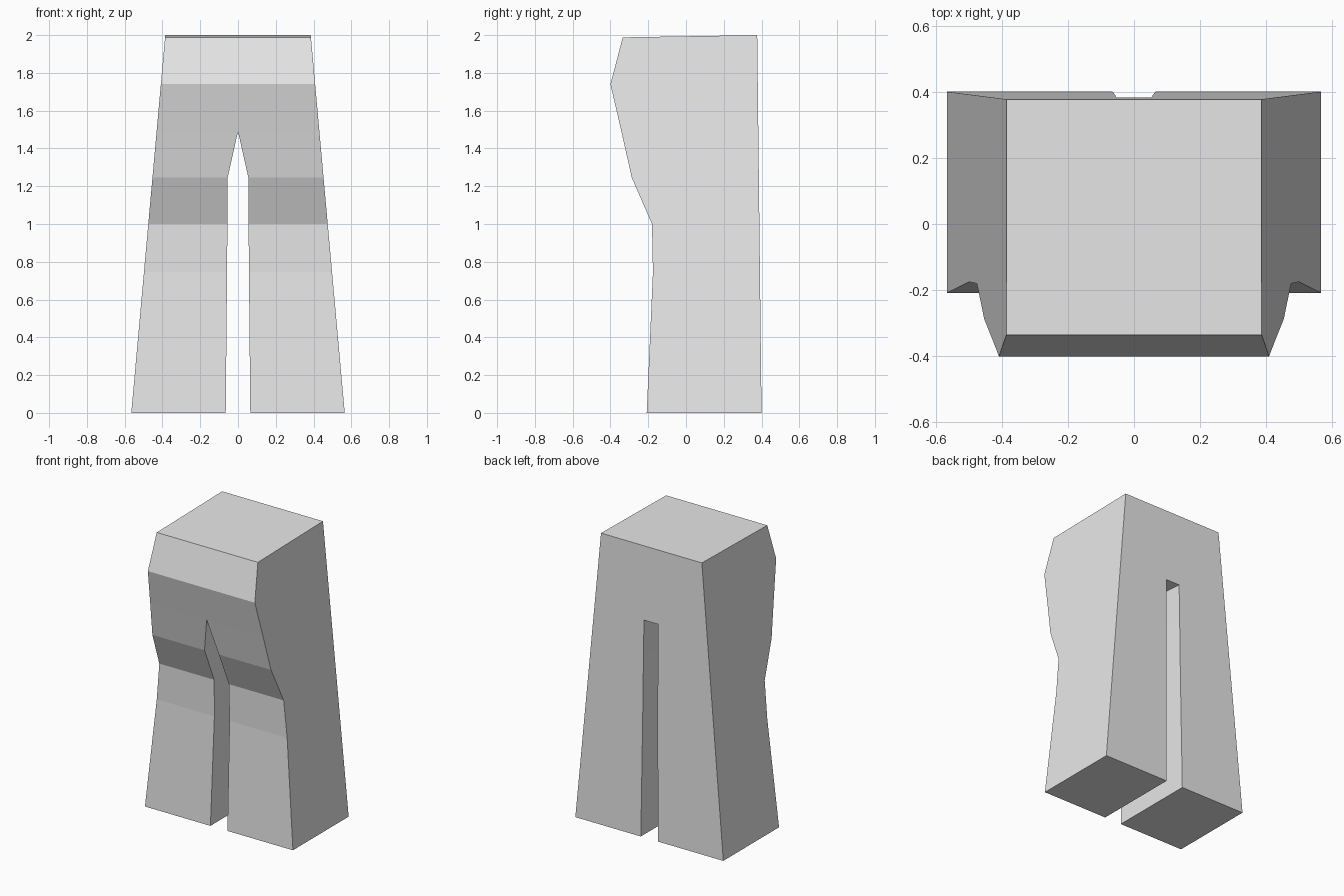
import bpy
import bmesh

if "Cube" in bpy.data.objects:
    bpy.data.objects.remove(bpy.data.objects["Cube"], do_unlink=True)

# Plain grey cloth
GREY = (0.8, 0.8, 0.8, 1.0)
mat = bpy.data.materials.new("Grey cloth")
mat.use_nodes = True
mat.diffuse_color = GREY
mat.node_tree.nodes["Principled BSDF"].inputs["Base Color"].default_value = GREY

HEIGHT = 2.0


def outer_x(z):
    return 0.565 - 0.18 * z / HEIGHT


def back_y(z):
    return 0.40 - 0.023 * z / HEIGHT


bm = bmesh.new()


def ring(z, front, inner_front, inner_back, z_front=None):
    """Left-half section: outer front, inner front, inner back, outer back."""
    zf = z if z_front is None else z_front
    points = [(outer_x(zf), front, zf), (inner_front, front, zf),
              (inner_back, back_y(z), z), (outer_x(z), back_y(z), z)]
    return [bm.verts.new(p) for p in points]


# Leg sections from hem to crotch
legs = [ring(0.0, -0.208, 0.065, 0.065),
        ring(0.745, -0.175, 0.058, 0.058),
        ring(1.0, -0.18, 0.056, 0.056),
        ring(1.245, -0.287, 0.055, 0.055),
        ring(1.49, -0.342, 0.0, 0.053)]
bm.faces.new(legs[0])
for low, high in zip(legs, legs[1:]):
    for i in range(4):
        j = (i + 1) % 4
        bm.faces.new((low[i], low[j], high[j], high[i]))

# Crotch roof, tapering to a point at the front
crotch = legs[-1]
roof_back = bm.verts.new((0, back_y(1.49), 1.49))
bm.faces.new((crotch[1], crotch[2], roof_back))

# Hips and waist
hips = ring(1.74, -0.40, 0, 0)
waist = ring(HEIGHT, -0.335, 0, 0, z_front=1.988)
bm.faces.new((crotch[0], crotch[1], hips[1], hips[0]))
bm.faces.new((crotch[3], crotch[0], hips[0], hips[3]))
bm.faces.new((crotch[2], crotch[3], hips[3], hips[2], roof_back))
for i in (0, 2, 3):
    j = (i + 1) % 4
    bm.faces.new((hips[i], hips[j], waist[j], waist[i]))
bm.faces.new(waist)

# Mirror the half across the centre line
half = bm.verts[:] + bm.edges[:] + bm.faces[:]
copy = bmesh.ops.duplicate(bm, geom=half)["geom"]
for v in copy:
    if isinstance(v, bmesh.types.BMVert):
        v.co.x = -v.co.x
bmesh.ops.remove_doubles(bm, verts=bm.verts[:], dist=0.0001)
bmesh.ops.recalc_face_normals(bm, faces=bm.faces[:])

mesh = bpy.data.meshes.new("trousers")
bm.to_mesh(mesh)
bm.free()
mesh.materials.append(mat)
trousers = bpy.data.objects.new("trousers", mesh)
bpy.context.collection.objects.link(trousers)
